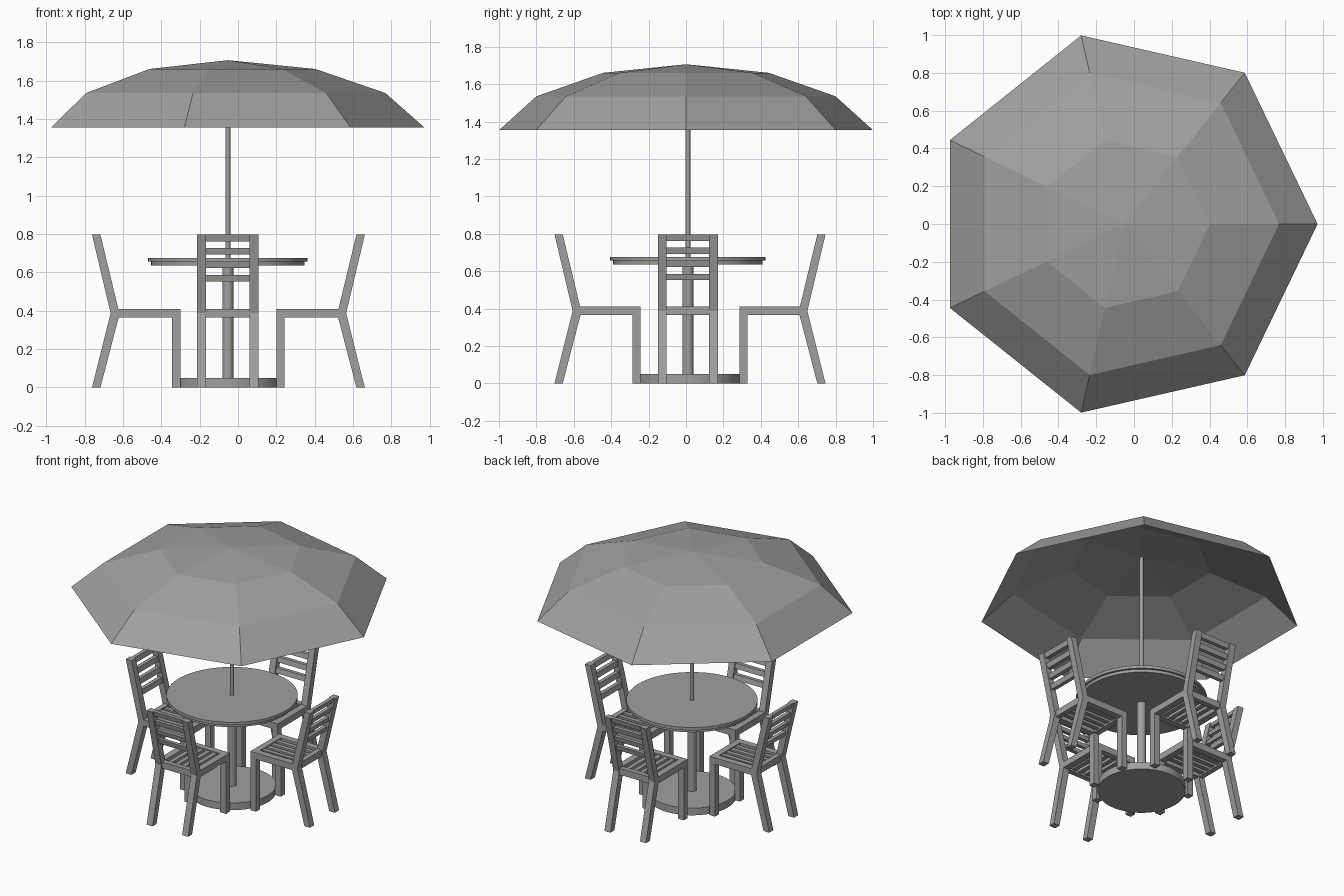
import bpy, bmesh, math
from mathutils import Vector

cube = bpy.data.objects.get("Cube")
if cube:
    bpy.data.objects.remove(cube, do_unlink=True)

grey = bpy.data.materials.new("plain_grey")
grey.use_nodes = True
GREY = (0.35, 0.35, 0.35, 1)
grey.diffuse_color = GREY
grey.node_tree.nodes["Principled BSDF"].inputs["Base Color"].default_value = GREY

CENTRE = Vector((-0.053, 0.01, 0))


def link(name, mesh, location=(0, 0, 0), turn=0):
    obj = bpy.data.objects.new(name, mesh)
    obj.location = location
    obj.rotation_euler.z = turn
    bpy.context.collection.objects.link(obj)
    return obj


def finish(bm, name):
    mesh = bpy.data.meshes.new(name)
    bm.to_mesh(mesh)
    bm.free()
    mesh.materials.append(grey)
    return mesh


def cylinder(name, radius, bottom, top, sides=40):
    bpy.ops.mesh.primitive_cylinder_add(
        vertices=sides, radius=radius, depth=top - bottom,
        location=CENTRE + Vector((0, 0, (top + bottom) / 2)))
    obj = bpy.context.object
    obj.name = name
    obj.data.materials.append(grey)
    bpy.ops.object.shade_smooth_by_angle(angle=math.radians(35))


def prism(bm, profile, y0, y1):
    """Extrude a depth/height profile across the chair's width."""
    face = bm.faces.new([bm.verts.new((d, y0, z)) for d, z in profile])
    out = bmesh.ops.extrude_face_region(bm, geom=[face])
    verts = [g for g in out["geom"] if isinstance(g, bmesh.types.BMVert)]
    bmesh.ops.translate(bm, verts=verts, vec=(0, y1 - y0, 0))


def rect(d0, d1, z0, z1):
    return [(d0, z0), (d1, z0), (d1, z1), (d0, z1)]


# Table
cylinder("table_base", 0.278, 0, 0.05)
cylinder("table_column", 0.029, 0.05, 0.636)
cylinder("table_underside", 0.40, 0.636, 0.656, 64)
cylinder("table_top", 0.415, 0.656, 0.676, 64)
cylinder("umbrella_pole", 0.013, 0.676, 1.70, 20)

# Umbrella canopy: a seven-sided sheet in three bands
bm = bmesh.new()
SIDES = 7
rings = []
for radius, z in [(1.024, 1.355), (0.82, 1.535), (0.455, 1.66)]:
    angles = [math.tau * i / SIDES for i in range(SIDES)]
    rings.append([bm.verts.new((radius * math.cos(a), radius * math.sin(a), z)) for a in angles])
apex = bm.verts.new((0, 0, 1.706))
for i in range(SIDES):
    j = (i + 1) % SIDES
    for low, high in zip(rings, rings[1:]):
        bm.faces.new((low[i], low[j], high[j], high[i]))
    bm.faces.new((rings[-1][i], rings[-1][j], apex))
link("umbrella_canopy", finish(bm, "umbrella_canopy"), (-0.052, 0, 0))

# Chair: bent side frames, rails and slats
HALF, POST = 0.16, 0.046
INNER = HALF - POST
frame = [(0.25, 0), (0.293, 0), (0.293, 0.365), (0.572, 0.365), (0.667, 0), (0.711, 0),
         (0.614, 0.387), (0.711, 0.796), (0.667, 0.796), (0.574, 0.41), (0.25, 0.41)]
bm = bmesh.new()
for side in (-1, 1):
    prism(bm, frame, side * INNER, side * HALF)
prism(bm, rect(0.25, 0.293, 0.365, 0.41), -INNER, INNER)
prism(bm, rect(0.572, 0.608, 0.365, 0.41), -INNER, INNER)

# Seat slats run from front rail to back rail
SLAT, COUNT = 0.03, 4
gap = (2 * INNER - COUNT * SLAT) / (COUNT + 1)
for i in range(COUNT):
    y = -INNER + gap + i * (SLAT + gap)
    prism(bm, rect(0.293, 0.572, 0.375, 0.405), y, y + SLAT)


# Back slats follow the lean of the posts
def lean(z):
    return 0.574 + 0.241 * (z - 0.41)


for i in range(4):
    z0 = 0.552 + i * 0.07
    z1 = z0 + 0.034
    prism(bm, [(lean(z0) + 0.008, z0), (lean(z0) + 0.034, z0),
               (lean(z1) + 0.034, z1), (lean(z1) + 0.008, z1)], -INNER, INNER)
bmesh.ops.recalc_face_normals(bm, faces=bm.faces)
chair = finish(bm, "chair")

# Four chairs around the table
for i, name in enumerate(["left_chair", "back_chair", "right_chair", "front_chair"]):
    place = (-0.053, 0.0215, 0) if i % 2 else (-0.05, 0.01, 0)
    spot = Vector(place)
    if i % 2:
        spot.y += 0.0135 if i == 1 else -0.0135
    link(name, chair, spot, i * math.pi / 2)
